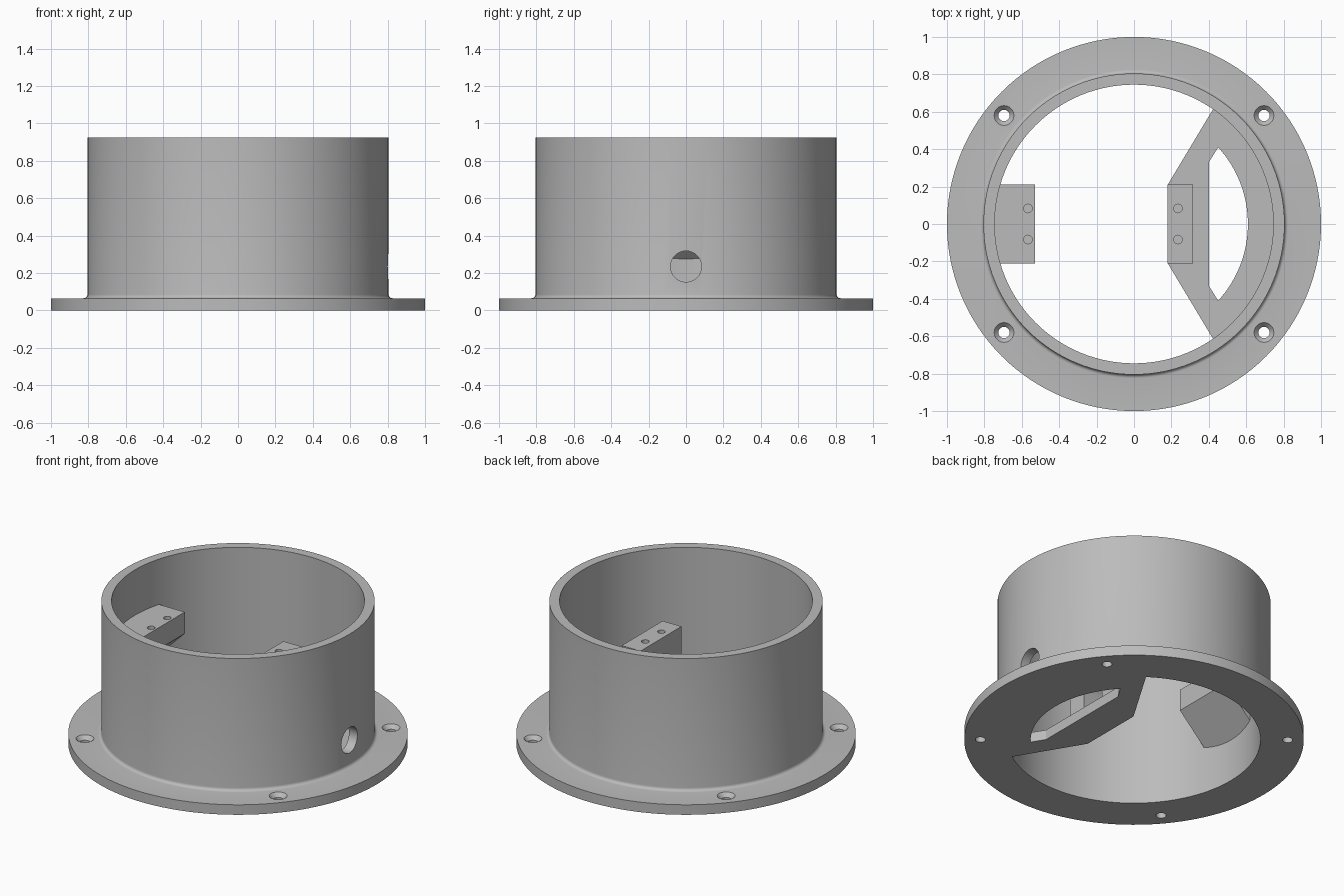
import bpy, bmesh, math
from math import sin, cos, pi, radians

if "Cube" in bpy.data.objects:
    bpy.data.objects.remove(bpy.data.objects["Cube"], do_unlink=True)

# Main dimensions
FLANGE_R, FLANGE_H = 1.0, 0.065
OUTER_R, INNER_R, HEIGHT = 0.805, 0.745, 0.925
FILLET = 0.02
BLOCK_TOP, BLOCK_Y = 0.63, 0.21
PORT_Z, PORT_R = 0.235, 0.083
SEGMENTS = 128

grey = bpy.data.materials.new("plain_grey")
grey.use_nodes = True
tone = (0.5, 0.5, 0.5, 1.0)
grey.diffuse_color = tone
for node in grey.node_tree.nodes:
    if node.type == 'BSDF_PRINCIPLED':
        node.inputs["Base Color"].default_value = tone


def finish(name, bm):
    bmesh.ops.recalc_face_normals(bm, faces=bm.faces)
    mesh = bpy.data.meshes.new(name)
    bm.to_mesh(mesh)
    bm.free()
    mesh.materials.append(grey)
    obj = bpy.data.objects.new(name, mesh)
    bpy.context.collection.objects.link(obj)
    return obj


def lathe(name, profile, segments, center=(0, 0)):
    """Revolve a closed (radius, z) profile around a vertical axis."""
    bm = bmesh.new()
    rings = []
    for i in range(segments):
        a = 2 * pi * i / segments
        rings.append([bm.verts.new((center[0] + r * cos(a), center[1] + r * sin(a), z))
                      for r, z in profile])
    n = len(profile)
    for i in range(segments):
        a, b = rings[i], rings[(i + 1) % segments]
        for j in range(n):
            k = (j + 1) % n
            bm.faces.new((a[j], b[j], b[k], a[k]))
    return finish(name, bm)


def prism(name, points, axis, start, end):
    """Extrude a polygon: (x, y) along z, (x, z) along y or (y, z) along x."""
    place = {'X': lambda p, t: (t, p[0], p[1]),
             'Y': lambda p, t: (p[0], t, p[1]),
             'Z': lambda p, t: (p[0], p[1], t)}[axis]
    bm = bmesh.new()
    low = [bm.verts.new(place(p, start)) for p in points]
    high = [bm.verts.new(place(p, end)) for p in points]
    bm.faces.new(low)
    bm.faces.new(high)
    for i in range(len(points)):
        j = (i + 1) % len(points)
        bm.faces.new((low[i], low[j], high[j], high[i]))
    return finish(name, bm)


def arc(r, start, end, steps, center=(0, 0)):
    return [(center[0] + r * cos(start + (end - start) * i / steps),
             center[1] + r * sin(start + (end - start) * i / steps))
            for i in range(steps + 1)]


def circle(r, center, steps=32):
    return arc(r, 0, 2 * pi, steps, center)[:-1]


def cut(obj, cutter):
    """Subtract the cutter, then discard it."""
    cutter.hide_render = True
    mod = obj.modifiers.new("cut", 'BOOLEAN')
    mod.operation, mod.solver, mod.object = 'DIFFERENCE', 'EXACT', cutter
    bpy.ops.object.select_all(action='DESELECT')
    bpy.context.view_layer.objects.active = obj
    obj.select_set(True)
    bpy.ops.object.modifier_apply(modifier=mod.name)
    bpy.data.objects.remove(cutter, do_unlink=True)


# Flanged tube with a small fillet at its foot
fillet = arc(FILLET, -pi / 2, -pi, 5, (OUTER_R + FILLET, FLANGE_H + FILLET))
housing = lathe("flanged_tube", [(INNER_R, 0), (FLANGE_R, 0), (FLANGE_R, FLANGE_H)]
                + fillet + [(OUTER_R, HEIGHT), (INNER_R, HEIGHT)], SEGMENTS)

# Cable port through the left wall
cut(housing, prism("port_cutter", circle(PORT_R, (0, PORT_Z)), 'X', 0.7, 0.9))

# Countersunk mounting holes
for sx in (-1, 1):
    for sy in (-1, 1):
        spot = (sx * 0.695, sy * 0.58)
        cut(housing, prism("hole_cutter", circle(0.03, spot), 'Z', -0.1, 0.2))
        cone = bmesh.new()
        bmesh.ops.create_cone(cone, cap_ends=True, segments=32, radius1=0.025,
                              radius2=0.062, depth=0.04)
        bmesh.ops.translate(cone, verts=cone.verts, vec=(*spot, FLANGE_H - 0.01))
        cut(housing, finish("countersink_cutter", cone))

# Floor plate spanning one side, with a D-shaped window
edge = math.atan2(0.61, 0.42)
plate = prism("floor_plate", [(0.18, BLOCK_Y), (0.18, -BLOCK_Y)]
              + arc(INNER_R + 0.002, -edge, edge, 40), 'Z', 0, FLANGE_H)
window = math.atan2(0.41, 0.45)
cut(plate, prism("window_cutter", [(0.4, 0.33), (0.4, -0.33)]
                 + arc(0.609, -window, window, 32), 'Z', -0.1, 0.2))

# Mounting post with an arched cable passage
post = prism("mounting_post", [(0.18, 0.06), (0.315, 0.06), (0.315, BLOCK_TOP),
                               (0.18, BLOCK_TOP)], 'Y', -BLOCK_Y, BLOCK_Y)
arch = [(-PORT_R, 0.04), (PORT_R, 0.04)] + arc(PORT_R, 0, pi, 16, (0, PORT_Z))
cut(post, prism("passage_cutter", arch, 'X', 0.1, 0.4))

# Wall bracket with a sloped underside
bracket = prism("wall_bracket", [(-0.53, BLOCK_TOP), (-0.53, 0.49), (-0.77, 0.25),
                                 (-0.77, BLOCK_TOP)], 'Y', -BLOCK_Y, BLOCK_Y)

# Blind screw holes in the tops of both blocks
for block, x in ((post, 0.235), (bracket, -0.567)):
    for y in (-PORT_R, PORT_R):
        cut(block, prism("screw_cutter", circle(0.023, (x, y), 24), 'Z',
                         BLOCK_TOP - 0.12, BLOCK_TOP + 0.1))

# Smooth the round walls, keep the edges sharp
for obj in (housing, plate, post, bracket):
    bpy.ops.object.select_all(action='DESELECT')
    obj.select_set(True)
    bpy.context.view_layer.objects.active = obj
    bpy.ops.object.shade_smooth_by_angle(angle=radians(30))
